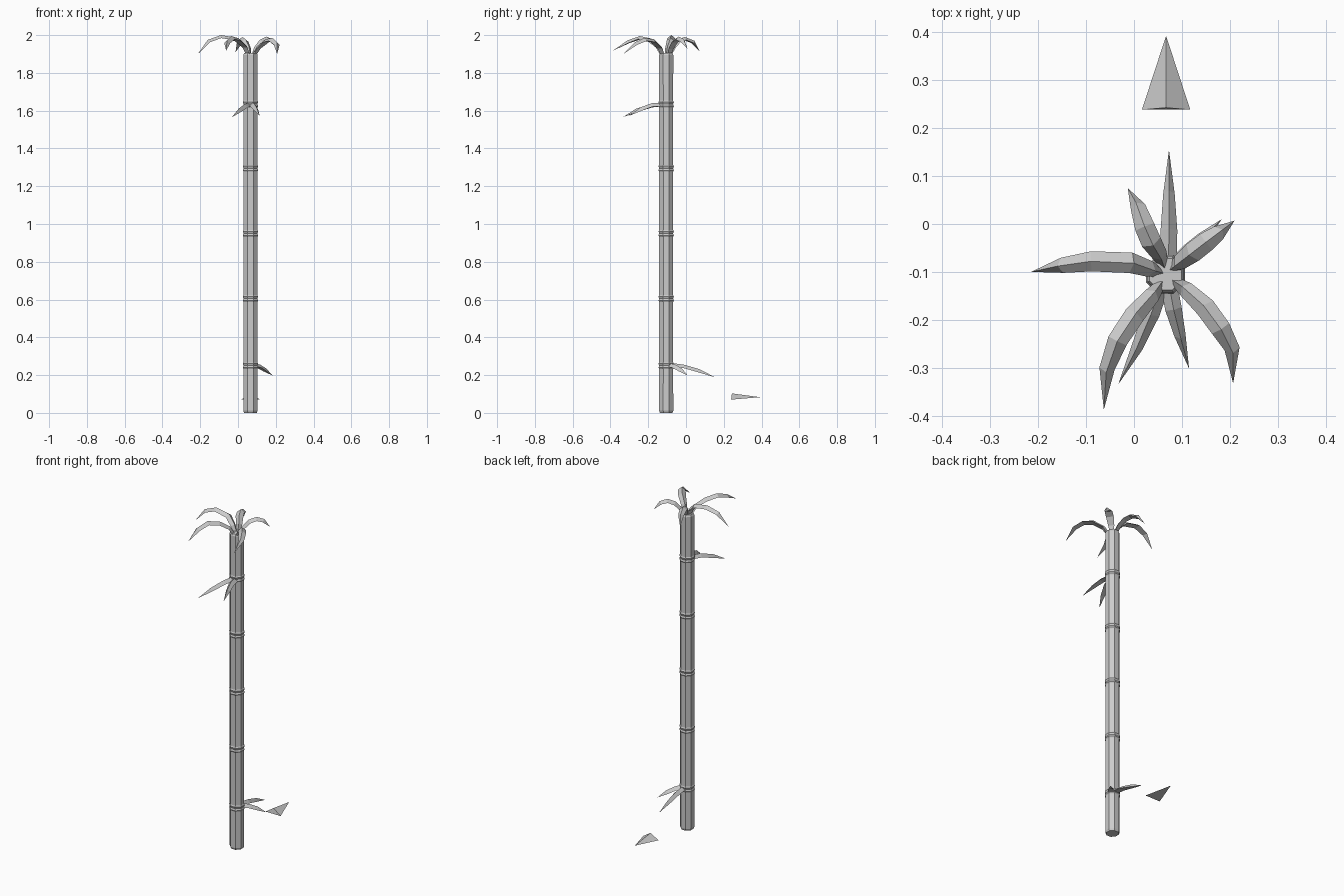
import bpy, bmesh, math
from mathutils import Vector

CX, CY = 0.066, -0.105   # stalk axis
SIDES = 8


def make_object(name, bm):
    bmesh.ops.recalc_face_normals(bm, faces=bm.faces)
    mesh = bpy.data.meshes.new(name)
    bm.to_mesh(mesh)
    bm.free()
    ob = bpy.data.objects.new(name, mesh)
    bpy.context.collection.objects.link(ob)
    return ob


def skin(bm, rings):
    for a, b in zip(rings, rings[1:]):
        n = len(a)
        for i in range(n):
            j = (i + 1) % n
            bm.faces.new((a[i], a[j], b[j], b[i]))


def leaf(name, path, widths, thick=0.016):
    """Ridged blade: triangular section swept along its ridge line to a point."""
    pts = [Vector(p) for p in path]
    bm = bmesh.new()
    rings = []
    for i, w in enumerate(widths):
        d = (pts[i + 1] - pts[max(i - 1, 0)]).normalized()
        flat = Vector((d.x, d.y, 0)).normalized()
        side = Vector((flat.y, -flat.x, 0))
        up = side.cross(d).normalized()
        base = pts[i] - up * thick
        rings.append([bm.verts.new(v) for v in
                      (base - side * w / 2, pts[i], base + side * w / 2)])
    skin(bm, rings)
    bm.faces.new(rings[0])
    tip = bm.verts.new(pts[-1])
    last = rings[-1]
    for i in range(3):
        bm.faces.new((last[i], last[(i + 1) % 3], tip))
    return make_object(name, bm)


# Stalk: octagonal profile with a double ridge at each node
profile = [(0.0, 0.036), (0.012, 0.041)]
for z in (0.25, 0.605, 0.95, 1.295, 1.635):
    profile += [(z - 0.018, 0.040), (z - 0.011, 0.044), (z, 0.040),
                (z + 0.011, 0.044), (z + 0.018, 0.040)]
profile += [(1.895, 0.041), (1.905, 0.036)]
bm = bmesh.new()
rings = []
for z, r in profile:
    rings.append([bm.verts.new((CX + r * math.cos(a), CY + r * math.sin(a), z))
                  for a in (math.tau * (k + 0.5) / SIDES for k in range(SIDES))])
skin(bm, rings)
bm.faces.new(rings[0])
bm.faces.new(rings[-1])
make_object("stalk", bm)

# Crown leaves: arching out of the stalk top
crown = {
    "left": [(0.068, -0.105, 1.89), (0.045, -0.098, 1.94), (0.0, -0.082, 1.985),
             (-0.09, -0.078, 2.0), (-0.16, -0.088, 1.975), (-0.215, -0.10, 1.897)],
    "front_left": [(0.065, -0.112, 1.89), (0.045, -0.14, 1.945), (0.005, -0.185, 1.982),
                   (-0.035, -0.245, 1.995), (-0.058, -0.31, 1.972), (-0.063, -0.388, 1.917)],
    "front_right": [(0.072, -0.112, 1.89), (0.10, -0.13, 1.94), (0.145, -0.17, 1.978),
                    (0.182, -0.22, 1.985), (0.207, -0.27, 1.962), (0.207, -0.333, 1.90)],
    "back_right": [(0.07, -0.10, 1.89), (0.085, -0.088, 1.935), (0.115, -0.065, 1.975),
                   (0.15, -0.038, 1.992), (0.185, -0.012, 1.978), (0.21, 0.007, 1.93)],
    "back_left": [(0.066, -0.10, 1.89), (0.058, -0.075, 1.94), (0.04, -0.045, 1.978),
                  (0.022, -0.005, 1.99), (0.004, 0.045, 1.97), (-0.013, 0.075, 1.91)],
}
for key, path in crown.items():
    leaf("crown_leaf_" + key, path, (0.02, 0.034, 0.043, 0.042, 0.032))

# Node leaves: short drooping blades in two pairs
node = {
    "upper_left": [(0.06, -0.12, 1.642), (0.035, -0.19, 1.635), (0.003, -0.265, 1.61),
                   (-0.033, -0.335, 1.565)],
    "upper_right": [(0.072, -0.12, 1.642), (0.083, -0.18, 1.64), (0.098, -0.24, 1.618),
                    (0.115, -0.302, 1.572)],
    "lower_back": [(0.072, -0.085, 0.265), (0.073, -0.01, 0.255), (0.073, 0.07, 0.232),
                   (0.073, 0.155, 0.188)],
    "lower_right": [(0.085, -0.09, 0.265), (0.118, -0.055, 0.255), (0.15, -0.022, 0.235),
                    (0.183, 0.01, 0.198)],
}
for key, path in node.items():
    leaf("node_leaf_" + key, path, (0.034, 0.035, 0.024), 0.018)

# Loose shoot tip lying behind the stalk
leaf("loose_leaf_tip", [(0.067, 0.243, 0.103), (0.067, 0.393, 0.083)], (0.101,), 0.033)
